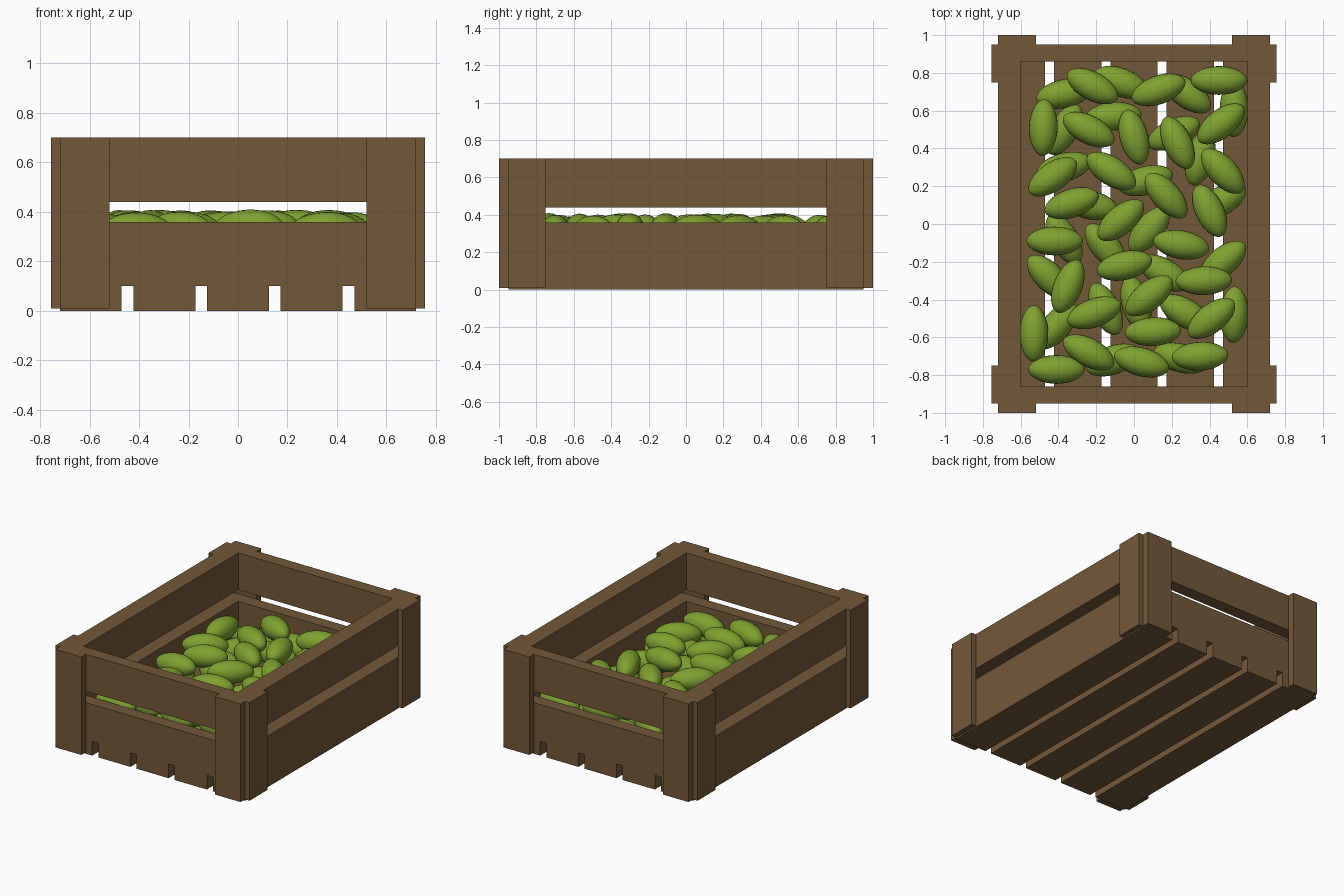
import bpy
import bmesh
import random
from math import radians
from mathutils import Matrix

random.seed(4)
start_cube = bpy.data.objects.get("Cube")
if start_cube:
    bpy.data.objects.remove(start_cube, do_unlink=True)


def make_material(name, colour):
    mat = bpy.data.materials.new(name)
    mat.use_nodes = True
    mat.diffuse_color = (*colour, 1)
    bsdf = next(n for n in mat.node_tree.nodes if n.type == 'BSDF_PRINCIPLED')
    bsdf.inputs["Base Color"].default_value = (*colour, 1)
    return mat


wood = make_material("brown_wood", (0.175, 0.098, 0.039))
green = make_material("green_skin", (0.21, 0.36, 0.03))


def add_object(name, mesh):
    obj = bpy.data.objects.new(name, mesh)
    bpy.context.scene.collection.objects.link(obj)
    return obj


def board(name, x, y, z):
    """Box spanning the (min, max) pairs x, y and z."""
    spans = [(min(s), max(s)) for s in (x, y, z)]
    bm = bmesh.new()
    bmesh.ops.create_cube(bm, size=1)
    for v in bm.verts:
        v.co = [lo if c < 0 else hi for c, (lo, hi) in zip(v.co, spans)]
    mesh = bpy.data.meshes.new(name)
    bm.to_mesh(mesh)
    bm.free()
    mesh.materials.append(wood)
    return add_object(name, mesh)


# Crate dimensions
half_w, half_l, height = 0.72, 0.95, 0.70
inner_w, inner_l = 0.60, 0.86
floor_top = 0.10
sides = {"left": 1, "right": -1}
ends = {"back": 1, "front": -1}

# Floor boards with gaps between them
for i in range(5):
    centre = (i - 2) * 0.2975
    board(f"floor_board_{i + 1}", (centre - 0.125, centre + 0.125),
          (-half_l, half_l), (0, floor_top))

# Lower and upper slats around the crate
for level, z in {"lower": (floor_top, 0.36), "upper": (0.44, height)}.items():
    for side, s in sides.items():
        board(f"{level}_{side}_slat", (s * inner_w, s * half_w),
              (-half_l, half_l), z)
    for end, e in ends.items():
        board(f"{level}_{end}_slat", (-inner_w, inner_w),
              (e * inner_l, e * half_l), z)

# Corner posts, each made of two boards
for side, s in sides.items():
    for end, e in ends.items():
        board(f"{end}_{side}_post_end_board", (s * 0.52, s * half_w),
              (e * half_l, e), (0.01, height))
        board(f"{end}_{side}_post_side_board", (s * half_w, s * 0.755),
              (e * 0.75, e * half_l), (0.01, height))

# Fruit shape: a long ellipsoid with slightly drawn-out tips
bm = bmesh.new()
bmesh.ops.create_uvsphere(bm, u_segments=24, v_segments=16, radius=1)
for v in bm.verts:
    taper = 1 - 0.08 * abs(v.co.z) ** 3
    v.co = (v.co.z * 0.15, v.co.x * 0.076 * taper, v.co.y * 0.076 * taper)
bmesh.ops.recalc_face_normals(bm, faces=bm.faces)
for f in bm.faces:
    f.smooth = True
fruit_mesh = bpy.data.meshes.new("fruit")
bm.to_mesh(fruit_mesh)
bm.free()
fruit_mesh.materials.append(green)

# Fruit layers: x and y in hundredths, heading in degrees
top_layer = [
    (-22, 73, -28), (13, 71, 20), (45, 76, 0), (-48, 51, 88), (-24, 50, -27),
    (0, 46, -75), (23, 43, -65), (46, 53, 38), (-43, 25, 35), (-12, 28, -33),
    (47, 28, -47), (17, 15, -48), (-33, 11, 18), (-7, 2, 40), (40, 7, -65),
    (-42, -9, 0), (25, -11, -10), (-5, -22, 13), (37, -30, 2), (-35, -33, 68),
    (-21, -47, 20), (8, -38, 38), (41, -50, 38), (10, -57, 3), (-53, -58, 90),
    (-41, -77, 0), (-24, -68, -28), (4, -73, -15), (35, -70, 3)]
bottom_layer = [
    (-7, 75, -20), (-37, 69, 12), (28, 69, -35), (53, 61, 90), (-37, 50, 60),
    (-11, 57, 5), (21, 48, 25), (35, 35, 75), (-37, 30, 15), (6, 23, 15),
    (-23, 10, -12), (8, -3, 50), (46, 12, 30), (-37, -8, -60), (-15, -12, -50),
    (47, -20, 40), (16, -26, -30), (-45, -28, -45), (-15, -45, -65),
    (1, -42, -75), (27, -47, -30), (53, -48, 88), (-41, -54, 50),
    (-11, -72, 20), (25, -71, -15)]

for layer, fruits, z in (("top", top_layer, 0.325),
                         ("bottom", bottom_layer, 0.225)):
    for i, (x, y, heading) in enumerate(fruits):
        fruit = add_object(f"{layer}_fruit_{i + 1}", fruit_mesh)
        place = Matrix.Translation(
            (x / 100, y / 100, z + random.uniform(-0.008, 0.008)))
        tilt = Matrix.Rotation(radians(random.uniform(-5, 5)), 4, 'Y')
        fruit.matrix_world = place @ Matrix.Rotation(radians(heading), 4, 'Z') @ tilt
